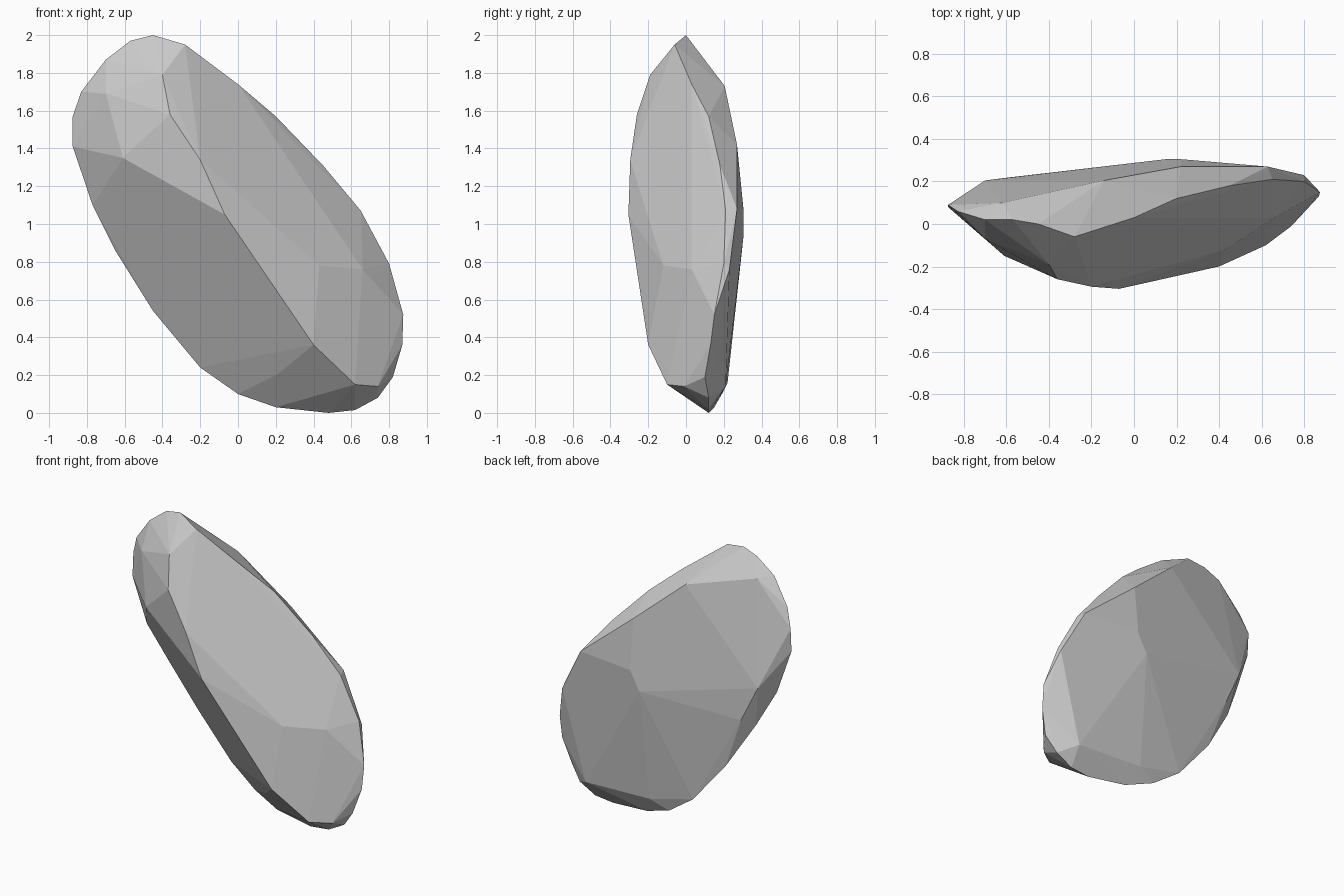
import bpy, bmesh, math

# Outer rim of the stone, clockwise from the top as seen from the front
rim = [
    (-.45, 0, 2), (-.28, -.06, 1.95), (0, .03, 1.74), (.2, .12, 1.57),
    (.45, .18, 1.31), (.65, .21, 1.07), (.8, .2, .79), (.875, .15, .52),
    (.87, .13, .36), (.82, .1, .19), (.74, .12, .08), (.62, .12, .015),
    (.48, .12, 0), (.2, .15, .03), (0, .19, .1), (-.2, .21, .24),
    (-.45, .2, .54), (-.65, .15, .86), (-.77, .09, 1.1), (-.875, .08, 1.41),
    (-.875, .09, 1.57), (-.83, .06, 1.7), (-.7, .02, 1.87), (-.57, .02, 1.97),
]

# Slanting ridge and the facet corners on the front
front = [
    (-.4, -.19, 1.79), (-.36, -.26, 1.58), (-.2, -.295, 1.34),
    (-.07, -.305, 1.05), (.4, -.2, .36), (.62, -.1, .15),
    (-.61, -.15, 1.35), (-.7, -.07, 1.69), (.15, -.23, .88),
    (.43, -.12, .78), (.66, .03, .76), (.21, 0, .205), (.74, -.01, .14),
]

# Shallow peak and the facet corners on the back
back = [
    (.22, .305, 1.07), (.15, .305, .94), (.63, .27, 1.08), (.22, .27, 1.42),
    (-.14, .205, 1.73), (-.37, .12, 1.84), (-.62, .1, 1.86), (-.7, .205, 1.15),
    (-.58, .22, .9), (.13, .22, .16), (.63, .21, .14), (.8, .23, .76),
]

# The stone is the convex wrap of those corners, with flat facets merged
bm = bmesh.new()
for p in rim + front + back:
    bm.verts.new(p)
hull = bmesh.ops.convex_hull(bm, input=bm.verts)
bmesh.ops.delete(bm, geom=[v for v in bm.verts if not v.link_faces], context='VERTS')
bmesh.ops.dissolve_limit(bm, angle_limit=math.radians(3), verts=bm.verts, edges=bm.edges)
bmesh.ops.recalc_face_normals(bm, faces=bm.faces)

mesh = bpy.data.meshes.new("rock")
bm.to_mesh(mesh)
bm.free()
rock = bpy.data.objects.new("rock", mesh)
bpy.context.collection.objects.link(rock)
